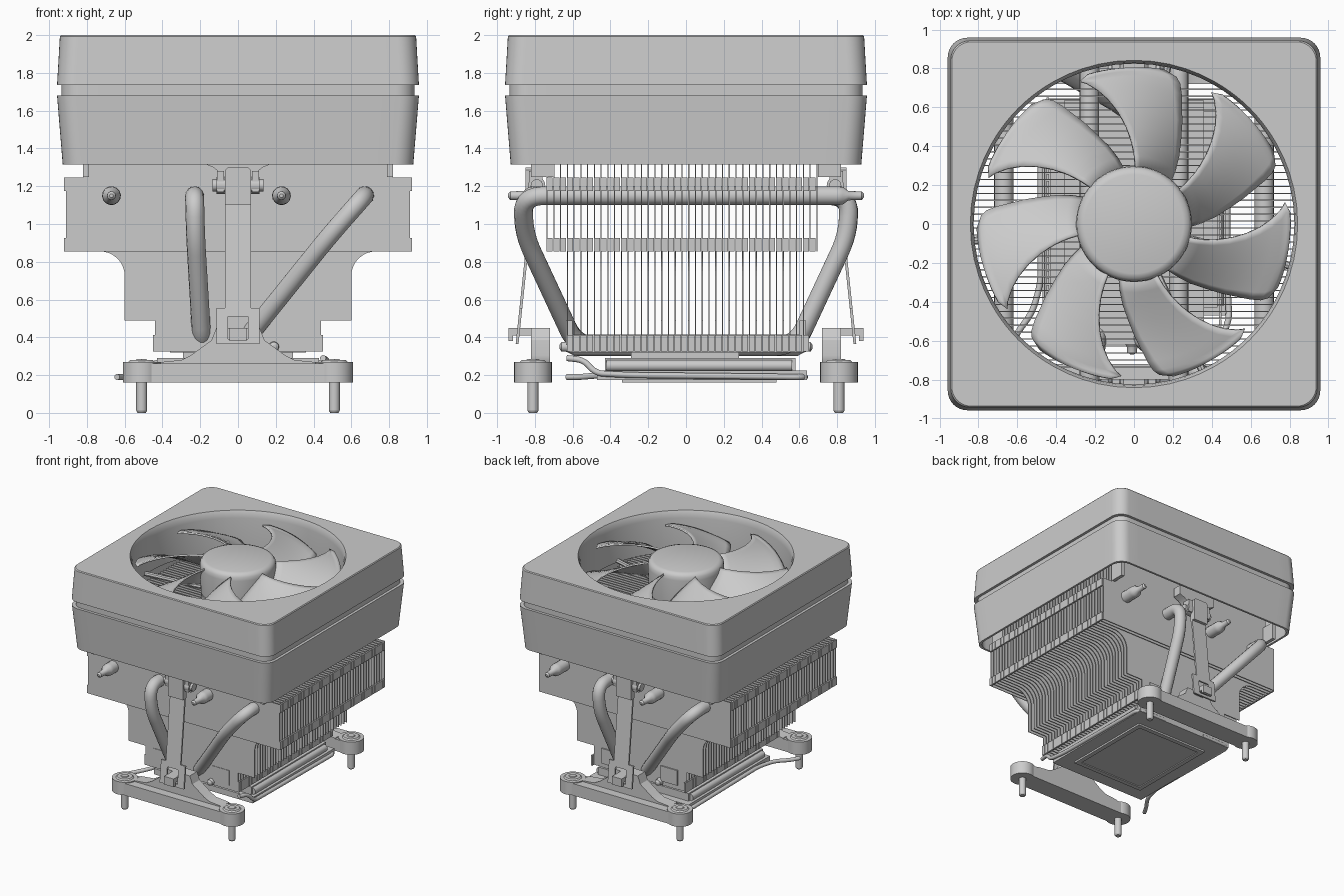
import bpy, bmesh
from math import sin, cos, pi, radians, atan2
from mathutils import Vector, Matrix

if "Cube" in bpy.data.objects:
    bpy.data.objects.remove(bpy.data.objects["Cube"])


def finish(name, bm, smooth=None):
    bmesh.ops.recalc_face_normals(bm, faces=bm.faces)
    me = bpy.data.meshes.new(name)
    bm.to_mesh(me)
    bm.free()
    ob = bpy.data.objects.new(name, me)
    bpy.context.collection.objects.link(ob)
    if smooth:
        bpy.ops.object.select_all(action='DESELECT')
        ob.select_set(True)
        bpy.context.view_layer.objects.active = ob
        bpy.ops.object.shade_smooth_by_angle(angle=radians(smooth))
    return ob


def prism(bm, pts, y0, y1, slope=0.0, zref=0.0):
    """Extrude an x-z outline along y, optionally leaning with height."""
    a, b = [[bm.verts.new((x, y + slope * (z - zref), z)) for x, z in pts] for y in (y0, y1)]
    bm.faces.new(a)
    bm.faces.new(b[::-1])
    for i in range(len(pts)):
        j = (i + 1) % len(pts)
        bm.faces.new((a[i], b[i], b[j], a[j]))


def box(bm, x0, x1, y0, y1, z0, z1, slope=0.0, zref=0.0):
    prism(bm, [(x0, z0), (x1, z0), (x1, z1), (x0, z1)], y0, y1, slope, zref)


def cyl(bm, p, q, r, r2=None, n=32):
    p, q = Vector(p), Vector(q)
    m = Matrix.Translation((p + q) / 2) @ (q - p).to_track_quat('Z', 'Y').to_matrix().to_4x4()
    bmesh.ops.create_cone(bm, cap_ends=True, segments=n, radius1=r, radius2=r if r2 is None else r2,
                          depth=(q - p).length, matrix=m)


def mirrored(half):
    return half + [(-x, z) for x, z in reversed(half) if x]


def stitch(bm, rings, closed=False):
    n = len(rings[0])
    for a, b in zip(rings, rings[1:] + (rings[:1] if closed else [])):
        for i in range(n):
            j = (i + 1) % n
            bm.faces.new((a[i], a[j], b[j], b[i]))


def revolve(bm, prof, n=64):
    rings = [[bm.verts.new((r * cos(2 * pi * i / n), r * sin(2 * pi * i / n), z)) for i in range(n)]
             for r, z in prof]
    stitch(bm, rings)
    bm.faces.new(rings[0])
    bm.faces.new(rings[-1])


def tube(name, pts, radius, bend=0.12):
    """Round tube through (x, y, z, radius factor) points with filleted corners."""
    P = [Vector(p[:3]) for p in pts]
    out = [(P[0], pts[0][3])]
    for i in range(1, len(P) - 1):
        u, v = P[i - 1] - P[i], P[i + 1] - P[i]
        if u.angle(v) > 3.1:
            out.append((P[i], pts[i][3]))
            continue
        d = min(bend, u.length * .48, v.length * .48)
        a, b = P[i] + u.normalized() * d, P[i] + v.normalized() * d
        for k in range(9):
            t = k / 8
            out.append((a * (1 - t) ** 2 + P[i] * 2 * t * (1 - t) + b * t * t, pts[i][3]))
    out.append((P[-1], pts[-1][3]))
    cu = bpy.data.curves.new(name + "_path", 'CURVE')
    cu.dimensions, cu.bevel_depth, cu.bevel_resolution, cu.use_fill_caps = '3D', radius, 5, True
    sp = cu.splines.new('POLY')
    sp.points.add(len(out) - 1)
    for q, (c, r) in zip(sp.points, out):
        q.co, q.radius = (*c, 1), r
    tmp = bpy.data.objects.new(name + "_path", cu)
    bpy.context.collection.objects.link(tmp)
    bpy.context.view_layer.update()
    me = bpy.data.meshes.new_from_object(tmp.evaluated_get(bpy.context.evaluated_depsgraph_get()))
    bpy.data.objects.remove(tmp)
    bm = bmesh.new()
    bm.from_mesh(me)
    return finish(name, bm, 40)


# Fan shroud: rounded-square outside, round bore above, hollow skirt below
def square_ring(s, z, c=.1):
    pts = []
    for k in range(4):
        rot = Matrix.Rotation(k * pi / 2, 2)
        loc = [Vector((s, -s + c + (2 * s - 2 * c) * i / 16)) for i in range(16)]
        loc += [Vector((s - c + c * cos(a), s - c + c * sin(a))) for a in [i * pi / 16 for i in range(8)]]
        pts += [(*(rot @ p), z) for p in loc]
    return pts


def circle_ring(r, z):
    return [(r * cos(a), r * sin(a), z) for a in [atan2(p[1], p[0]) for p in square_ring(.95, 0)]]


bm = bmesh.new()
outline = [square_ring(s, z) for s, z in
           [(.937, 2), (.943, 1.993), (.958, 1.735), (.935, 1.735), (.935, 1.68), (.958, 1.68),
            (.928, 1.315), (.91, 1.315), (.925, 1.65)]]
outline += [circle_ring(r, z) for r, z in [(.825, 1.65), (.825, 1.94), (.832, 1.98), (.842, 2)]]
stitch(bm, [[bm.verts.new(p) for p in ring] for ring in outline], closed=True)
finish("fan_shroud", bm, 30)

# Fan hub, motor and struts
bm = bmesh.new()
revolve(bm, [(.29, 1.7), (.298, 1.92), (.294, 1.95), (.28, 1.972), (.255, 1.98)])
finish("fan_hub", bm, 40)
bm = bmesh.new()
cyl(bm, (0, 0, 1.625), (0, 0, 1.69), .29, n=64)
for a in (78, -15, -65, 186):
    d = Vector((cos(radians(a)), sin(radians(a)), 0))
    cyl(bm, d * .25 + Vector((0, 0, 1.66)), d * .84 + Vector((0, 0, 1.66)), .02, n=8)
finish("fan_motor_mount", bm, 30)

# Seven swept blades
stations = [(.27, 88, 48), (.35, 89.5, 53), (.42, 91.5, 57), (.5, 94.5, 61.5), (.58, 98, 65),
            (.65, 101.5, 68), (.71, 105, 70), (.76, 108.5, 72), (.785, 111, 74), (.805, 107, 79)]
bm = bmesh.new()
for k in range(7):
    rows = []
    for r, lead, trail in stations:
        row, h = [], .22 - .1 * (r - .27) / .54
        for j in range(11):
            t = j / 10
            a = radians(trail + (lead - trail) * t - k * 360 / 7)
            z = 1.84 + h * (t - .5) + .06 * t * (1 - t)
            row.append(bm.verts.new((r * cos(a), r * sin(a), z)))
        rows.append(row)
    for a, b in zip(rows, rows[1:]):
        for j in range(10):
            bm.faces.new((a[j], a[j + 1], b[j + 1], b[j]))
blades = finish("fan_blades", bm, 40)
mod = blades.modifiers.new("thickness", 'SOLIDIFY')
mod.thickness, mod.offset = .014, 0

# Fin stack with folded edge tabs; the outermost fins are short
upper = [(.91, .855), (.91, 1.245), (.82, 1.245), (.82, 1.6)]
fillet = [(.73 - .13 * cos(a), .725 + .13 * sin(a)) for a in [i * pi / 16 for i in range(9)]]
tall = mirrored([(.44, .325), (.44, .49), (.6, .49)] + fillet + upper)
short = mirrored(list(upper))
pitch = .0357
fins, tabs = bmesh.new(), bmesh.new()
for i in range(41):
    y = -.738 + i * pitch
    full = -.64 < y < .63
    prism(fins, tall if full else short, y, y + .006)
    if i == 40:
        break
    for s in (-1, 1):
        for x, z0, z1, on in [(.912, 1.175, 1.245, True), (.912, .855, .925, True),
                              (.442, .325, .412, full)]:
            if on:
                x0, x1 = sorted((s * (x - .006), s * (x + .008)))
                box(tabs, x0, x1, y, y + pitch * .9, z0, z1)
finish("cooling_fins", fins)
finish("fin_edge_tabs", tabs)

# Heat pipes: two from the front and two from the back, turned by 180 degrees
for s, side in ((1, "front"), (-1, "back")):
    for n, xb, xm, xt in (("straight", -.19, -.225, -.23), ("slanted", .01, .485, .67)):
        path = [(xb, .67, .35, .2), (xb, .66, .35, .5), (xb, .63, .35, .55), (xb, .59, .35, 1),
                (xb, -.58, .35, 1), (xm, -.855, .94, 1), (xt, -.865, 1.15, 1), (xt, .8, 1.15, 1),
                (xt, .83, 1.15, .95), (xt, .86, 1.15, .5), (xt, .93, 1.15, .45), (xt, .942, 1.15, .2)]
        tube(f"heat_pipe_{side}_{n}", [(s * x, s * y, z, r) for x, y, z, r in path], .05)

# Base block that clamps the pipes
bm = bmesh.new()
box(bm, -.36, .36, -.62, .62, .32, .415)
for s in (-1, 1):
    for e in (-1, 1):
        box(bm, *sorted((s * .2, s * .36)), *sorted((e * .6, e * .635)), .36, .49)
box(bm, -.29, .29, -.29, .28, .285, .325)
finish("pipe_base_block", bm)

# Socket frame under the base
bm = bmesh.new()
box(bm, -.43, .43, -.43, .58, .225, .29)
box(bm, -.47, .47, -.47, .64, .175, .225)
finish("socket_plate", bm)
bm = bmesh.new()
for x0, x1, y0, y1 in [(-.35, .35, -.34, -.3), (-.35, .35, .44, .48), (-.35, -.31, -.3, .44),
                       (.31, .35, -.3, .44)]:
    box(bm, x0, x1, y0, y1, .16, .19)
box(bm, -.31, .31, -.3, .44, .168, .19)
finish("socket_window_frame", bm)

# Locking wires along both sides of the socket; only the left one bends outward
ends = {-1: [(-.52, -.45, .2, 1), (-.6, -.56, .19, 1), (-.64, -.63, .19, 1)],
        1: [(.49, -.48, .21, 1), (.47, -.54, .28, 1), (.45, -.63, .29, 1)]}
for s, side in ((-1, "left"), (1, "right")):
    tube(f"socket_lever_{side}", [(s * .2, .63, .19, 1), (s * .48, .63, .19, 1), (s * .48, -.3, .2, 1)]
         + ends[s], .016, .06)
    bm = bmesh.new()
    cyl(bm, (s * .43, -.42, .25), (s * .43, .56, .25), .03, n=16)
    finish(f"socket_hinge_rod_{side}", bm, 40)

for s, side in ((-1, "front"), (1, "back")):
    Y = lambda a, b: sorted((s * a, s * b))
    # Mounting bracket with bosses and hook
    bm = bmesh.new()
    box(bm, -.51, .51, *Y(.72, .895), .16, .262)
    prism(bm, mirrored([(.44, .2), (.42, .268), (.3, .28), (.25, .305), (.14, .385), (.115, .45)]), *Y(.72, .82))
    box(bm, -.045, .045, *Y(.82, .94), .41, .45)
    box(bm, -.045, .045, *Y(.915, .94), .38, .41)
    for x in (-.51, .51):
        cyl(bm, (x, s * .81, .16), (x, s * .81, .27), .1)
    finish(f"mounting_bracket_{side}", bm, 30)
    # Screws
    bm = bmesh.new()
    for x in (-.51, .51):
        cyl(bm, (x, s * .81, .012), (x, s * .81, .17), .029, n=24)
        cyl(bm, (x, s * .81, 0), (x, s * .81, .012), .022, .029, n=24)
        cyl(bm, (x, s * .81, .265), (x, s * .81, .28), .075, .06, n=24)
        cyl(bm, (x, s * .81, .28), (x, s * .81, .285), .035, .03, n=6)
    finish(f"mounting_screws_{side}", bm, 30)
    # Spring clip: leaning strap ending in a square loop
    bm = bmesh.new()
    yy = Y(.885, .9)
    lean = (-s * .105, .38)
    for x0, x1, z0, z1 in [(-.07, .07, .555, 1.22), (-.115, .115, .51, .555), (-.115, -.052, .365, .51),
                           (.052, .115, .365, .51), (-.052, .052, .365, .39)]:
        box(bm, x0, x1, *yy, z0, z1, *lean)
    prism(bm, mirrored([(.07, 1.1), (.07, 1.285), (.055, 1.298)]), *Y(.8, .85))
    finish(f"spring_clip_{side}", bm)
    # Clip hinge hanging inside the shroud skirt
    bm = bmesh.new()
    prism(bm, mirrored([(.085, 1.25), (.1, 1.275), (.13, 1.3), (.18, 1.32), (.18, 1.4)]), *Y(.72, .8))
    for e in (-1, 1):
        box(bm, *sorted((e * .075, e * .11)), *Y(.76, .83), 1.17, 1.28)
    cyl(bm, (-.115, s * .79, 1.205), (.115, s * .79, 1.205), .045)
    cyl(bm, (-.135, s * .79, 1.205), (.135, s * .79, 1.205), .032)
    finish(f"clip_hinge_{side}", bm, 30)
    # Corner flanges joining the fins to the shroud
    bm = bmesh.new()
    for e in (-1, 1):
        box(bm, *sorted((e * .79, e * .82)), *Y(.7, .82), 1.25, 1.4)
    finish(f"shroud_flange_{side}", bm)
